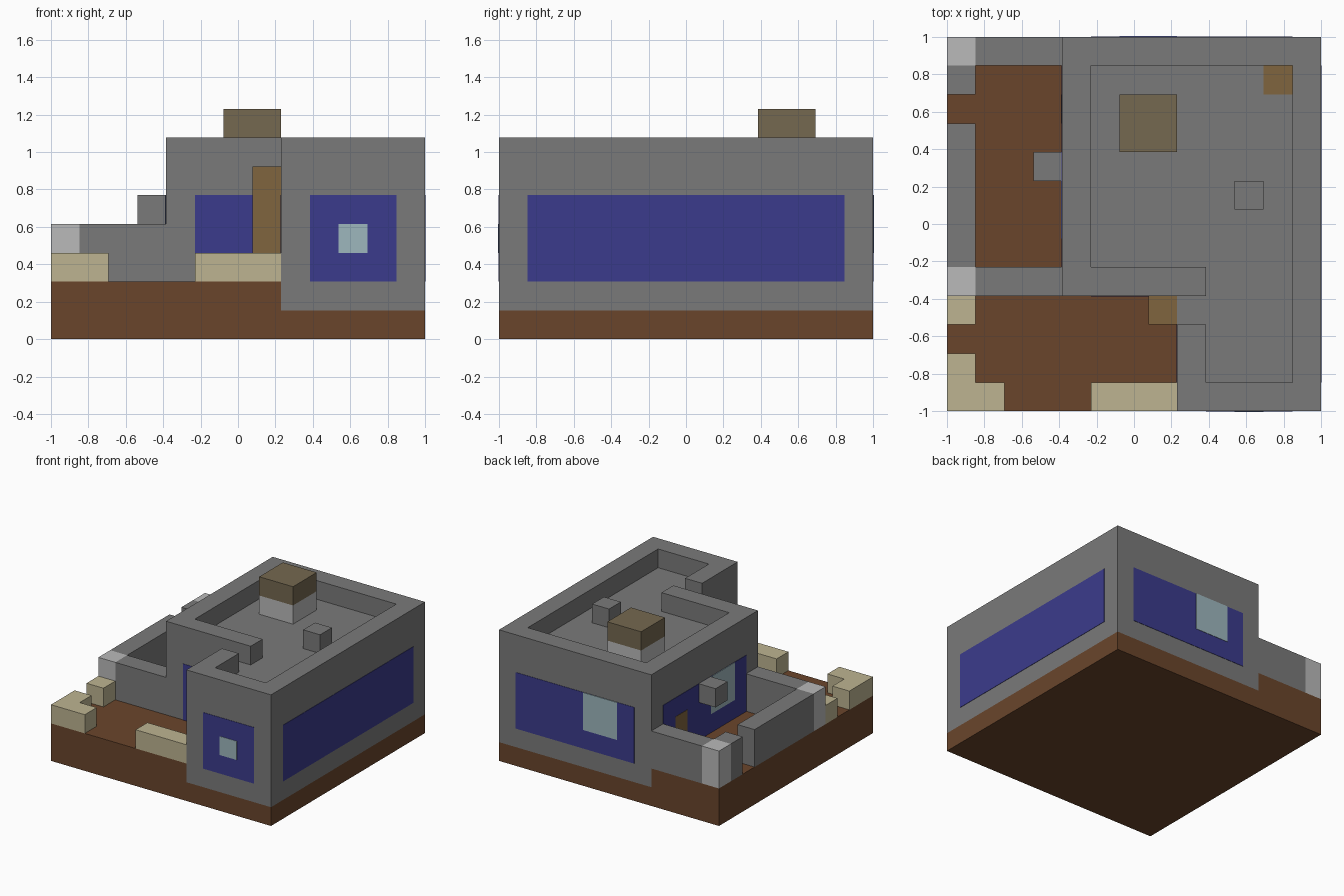
import bpy
import bmesh

cube = bpy.data.objects.get("Cube")
if cube:
    bpy.data.objects.remove(cube, do_unlink=True)

U = 2 / 13       # one block
THIN = 0.003     # painted panel thickness


def material(name, rgb):
    """Flat colour from 0-255 display values, converted to linear."""
    s = [c / 255 for c in rgb]
    lin = [((c + 0.055) / 1.055) ** 2.4 for c in s] + [1]
    m = bpy.data.materials.new(name)
    m.use_nodes = True
    m.diffuse_color = lin
    m.node_tree.nodes["Principled BSDF"].inputs["Base Color"].default_value = lin
    return m


STONE = material("grey stone", (122, 122, 122))
EARTH = material("brown earth", (106, 69, 43))
GLASS = material("blue glass", (59, 59, 140))
PANE = material("pale blue pane", (158, 183, 189))
SAND = material("sandstone", (189, 180, 145))
WOOD = material("ochre wood", (128, 101, 62))
CAP = material("taupe cap", (117, 104, 80))
LIGHT = material("light grey stone", (186, 186, 186))


def prism(name, mat, outline, z0, z1):
    """Extrude an outline given in blocks between two heights."""
    bm = bmesh.new()
    base = bm.faces.new([bm.verts.new((x * U - 1, y * U - 1, z0 * U)) for x, y in outline])
    top = bmesh.ops.extrude_face_region(bm, geom=[base])["geom"]
    verts = [g for g in top if isinstance(g, bmesh.types.BMVert)]
    bmesh.ops.translate(bm, verts=verts, vec=(0, 0, (z1 - z0) * U))
    bmesh.ops.recalc_face_normals(bm, faces=bm.faces)
    mesh = bpy.data.meshes.new(name)
    bm.to_mesh(mesh)
    bm.free()
    mesh.materials.append(mat)
    obj = bpy.data.objects.new(name, mesh)
    bpy.context.collection.objects.link(obj)
    return obj


def box(name, mat, x, y, z):
    return prism(name, mat, [(x[0], y[0]), (x[1], y[0]), (x[1], y[1]), (x[0], y[1])], *z)


def panel(name, mat, axis, at, side, span, z, layer=1):
    """Thin coloured plate on a wall facing along an axis."""
    t = side * THIN * layer / U
    depth = sorted((at, at + t))
    if axis == "x":
        return box(name, mat, depth, span, z)
    return box(name, mat, span, depth, z)


# Ground: full slab with a raised L-shaped yard
box("ground_slab", EARTH, (0, 13), (0, 13), (0, 1))
prism("raised_yard", EARTH, [(0, 0), (8, 0), (8, 4), (4, 4), (4, 13), (0, 13)], 1, 2)

# House body and the parapet around the roof terrace
house = [(8, 0), (13, 0), (13, 13), (4, 13), (4, 4), (8, 4)]
prism("house_body", STONE, house, 1, 6)
prism("roof_parapet", STONE,
      [(8, 3), (8, 0), (13, 0), (13, 13), (4, 13), (4, 4), (9, 4), (9, 5),
       (5, 5), (5, 12), (12, 12), (12, 1), (9, 1), (9, 3)], 6, 7)

# Roof details
box("chimney_base", LIGHT, (6, 8), (9, 11), (6, 7))
box("chimney_cap", CAP, (6, 8), (9, 11), (7, 8))
box("roof_block", STONE, (10, 11), (7, 8), (6, 7))
box("roof_hatch", WOOD, (11, 12), (11, 12), (6, 6 + THIN / U))

# Windows
W = (2, 5)
panel("right_window", GLASS, "x", 13, 1, (1, 12), W)
panel("back_window", GLASS, "y", 13, 1, (5, 12), W)
panel("back_window_pane", PANE, "y", 13, 1, (6, 8), (3, 5), 2)
panel("left_window", GLASS, "x", 4, -1, (5, 12), W)
panel("left_window_pane", PANE, "x", 4, -1, (6, 8), (3, 5), 2)
panel("front_window", GLASS, "y", 0, -1, (9, 12), W)
panel("front_window_pane", PANE, "y", 0, -1, (10, 11), (3, 4), 2)
panel("porch_window", GLASS, "y", 4, -1, (5, 7), W)
panel("wing_side_window", GLASS, "x", 8, -1, (1, 3), W)

# Door, ladder up to the roof gap, wall lamp
panel("side_door", WOOD, "x", 4, -1, (10, 11), (2, 4), 2)
box("ladder_block", WOOD, (7, 8), (3, 4), (2, 6))
box("wall_lamp", STONE, (3, 4), (8, 9), (4, 5))

# Courtyard walls with light corner posts and a gateway
for name, y in (("front", (4, 5)), ("back", (12, 13))):
    box(name + "_yard_wall", STONE, (1, 4), y, (2, 4))
    box(name + "_corner_post", LIGHT, (0, 1), y, (2, 4))
box("left_yard_wall", STONE, (0, 1), (5, 10), (2, 4))
box("gate_yard_wall", STONE, (0, 1), (11, 12), (2, 4))

# Low sandstone borders
prism("corner_border", SAND, [(0, 0), (2, 0), (2, 1), (1, 1), (1, 2), (0, 2)], 2, 3)
box("left_border", SAND, (0, 1), (3, 4), (2, 3))
box("front_border", SAND, (5, 8), (0, 1), (2, 3))
